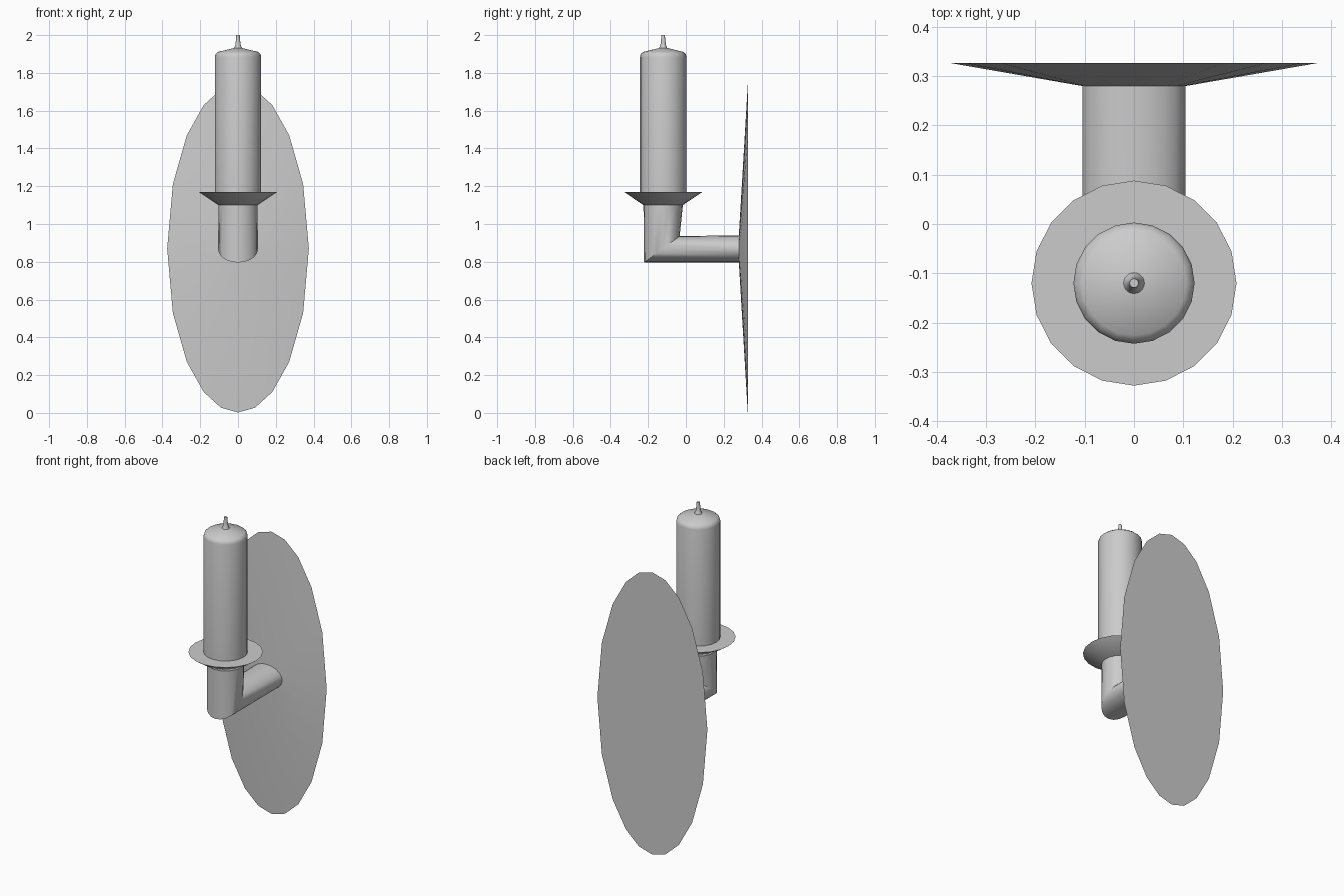
import bpy, bmesh
from math import sin, cos, tan, atan2, radians, tau

if "Cube" in bpy.data.objects:
    bpy.data.objects.remove(bpy.data.objects["Cube"])

SIDES = 20
CY = -0.12      # candle axis
AZ = 0.868      # arm axis height


def loft(name, rings, angle=35):
    """Skin a list of closed rings and cap both ends."""
    bm = bmesh.new()
    vs = [[bm.verts.new(p) for p in r] for r in rings]
    for a, b in zip(vs, vs[1:]):
        for i in range(SIDES):
            j = (i + 1) % SIDES
            bm.faces.new((a[i], a[j], b[j], b[i]))
    bm.faces.new(vs[0])
    bm.faces.new(vs[-1])
    bmesh.ops.recalc_face_normals(bm, faces=bm.faces)
    me = bpy.data.meshes.new(name)
    bm.to_mesh(me)
    bm.free()
    ob = bpy.data.objects.new(name, me)
    bpy.context.collection.objects.link(ob)
    bpy.ops.object.select_all(action='DESELECT')
    ob.select_set(True)
    bpy.context.view_layer.objects.active = ob
    bpy.ops.object.shade_smooth_by_angle(angle=radians(angle))
    return ob


def ring(center, rx, vy, vz, squash=1.0):
    """Ellipse: half-width rx along x, second half-axis (0, vy, vz)."""
    pts = []
    for i in range(SIDES):
        t = tau * i / SIDES
        t = atan2(squash * sin(t), cos(t))   # uneven vertex spacing
        pts.append((center[0] + rx * sin(t),
                    center[1] + vy * cos(t), center[2] + vz * cos(t)))
    return pts


def turned(name, profile):
    return loft(name, [ring((0, CY, z), r, r, 0) for r, z in profile])


# Oval wall plate, tapering from the arm to a thin rim
loft("wall_plate", [ring((0, 0.28, AZ), 0.105, 0, 0.072),
                    ring((0, 0.327, 0.87), 0.375, 0, 0.868, 0.76)])

# Mitred elbow arm: neck top, diagonal joint, wall end
loft("arm", [ring((0, CY, 1.10), 0.104, 0.104, 0),
             ring((0, -0.127, 0.866), 0.105, 0.094, 0.070),
             ring((0, 0.281, AZ), 0.105, 0, 0.072)])

# Flared drip pan
turned("drip_pan", [(0.104, 1.10), (0.208, 1.17)])

# Candle with rounded shoulder
turned("candle", [(0.123, 1.165), (0.123, 1.885), (0.119, 1.900),
                  (0.106, 1.911), (0.02, 1.932)])

# Wick
turned("wick", [(0.022, 1.930), (0.015, 1.945), (0.012, 1.965), (0.009, 2.0)])
